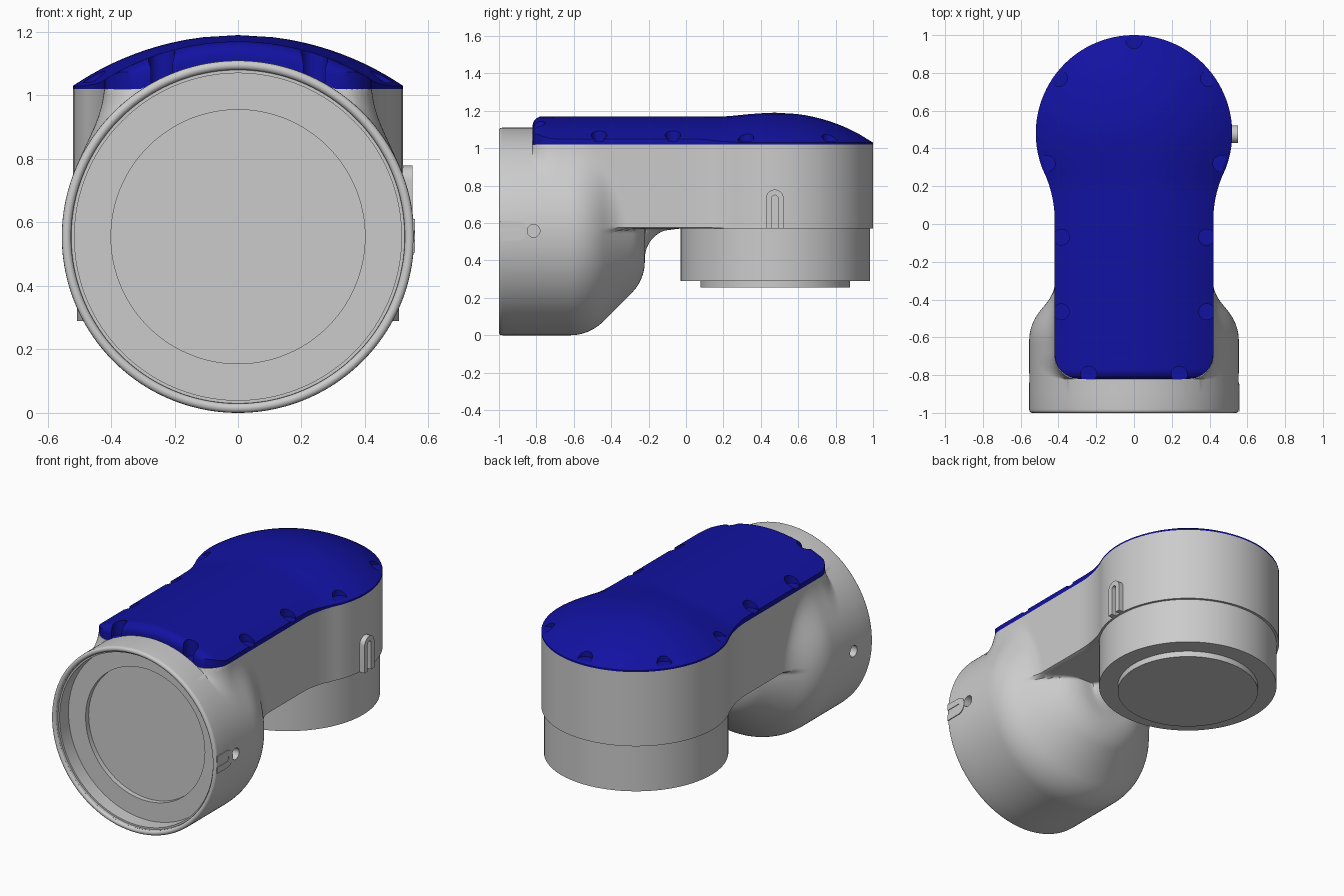
import bpy, bmesh
from math import sin, cos, pi, sqrt, radians
from mathutils import Matrix, Vector

if "Cube" in bpy.data.objects:
    bpy.data.objects.remove(bpy.data.objects["Cube"])

blue = bpy.data.materials.new("cover_blue")
blue.diffuse_color = (0.006, 0.006, 0.36, 1)
blue.use_nodes = True
blue.node_tree.nodes["Principled BSDF"].inputs["Base Color"].default_value = blue.diffuse_color
HEAD_Y, HEAD_R, NECK = 0.48, 0.52, 0.42
FRONT, CORNER, FIL, SPLIT = -0.82, 0.13, 0.6, 0.2


def finish(name, bm, mat=None):
    bmesh.ops.remove_doubles(bm, verts=bm.verts, dist=0.0003)
    bmesh.ops.recalc_face_normals(bm, faces=bm.faces)
    me = bpy.data.meshes.new(name)
    bm.to_mesh(me)
    bm.free()
    ob = bpy.data.objects.new(name, me)
    bpy.context.collection.objects.link(ob)
    if mat:
        me.materials.append(mat)
    return ob


def activate(ob):
    bpy.ops.object.select_all(action='DESELECT')
    ob.select_set(True)
    bpy.context.view_layer.objects.active = ob


def smooth(ob):
    activate(ob)
    bpy.ops.object.shade_smooth_by_angle(angle=radians(32))


def cut(ob, cutter):
    cutter.hide_render = True
    mod = ob.modifiers.new("cut", 'BOOLEAN')
    mod.operation, mod.object, mod.solver = 'DIFFERENCE', cutter, 'EXACT'
    activate(ob)
    bpy.ops.object.modifier_apply(modifier=mod.name)
    bpy.data.objects.remove(cutter)


def loft(rings, bm=None):
    bm = bm or bmesh.new()
    rows = [[bm.verts.new(p) for p in r] for r in rings]
    n = len(rows[0])
    for a, b in zip(rows, rows[1:]):
        for i in range(n):
            bm.faces.new((a[i], a[(i + 1) % n], b[(i + 1) % n], b[i]))
    bm.faces.new(rows[0])
    bm.faces.new(rows[-1])
    return bm


def cylinder(bm, loc, r, h, axis='Z', seg=32):
    rot = Matrix.Rotation(pi / 2, 4, 'Y') if axis == 'X' else Matrix()
    bmesh.ops.create_cone(bm, cap_ends=True, segments=seg, radius1=r, radius2=r, depth=h,
                          matrix=Matrix.Translation(loc) @ rot)


def smax(a, b, k):
    return max(a, b) + max(k - abs(a - b), 0) ** 2 / (4 * k)


def lin(a, b, n):
    return [a + (b - a) * i / n for i in range(n)]


def half_width(y):
    if y < FRONT + CORNER:
        return NECK - CORNER + sqrt(max(CORNER ** 2 - (FRONT + CORNER - y) ** 2, 0))
    return NECK if y < 0.02 else NECK + FIL - sqrt(FIL ** 2 - (y - 0.02) ** 2)


# Plan outline: round head, waist fillet, straight neck, rounded front
half = [(HEAD_R * sin(a), HEAD_Y + HEAD_R * cos(a)) for a in lin(0, radians(114.4), 40)]
half += [(half_width(y), y) for y in lin(0.265, 0.02, 10) + lin(0.02, FRONT + CORNER, 24)]
half += [(NECK - CORNER + CORNER * cos(a), FRONT + CORNER - CORNER * sin(a)) for a in lin(0, pi / 2, 10)]
half += [(x, FRONT) for x in lin(NECK - CORNER, 0, 10)] + [(0, FRONT)]


def mirrored(pts):
    return pts + [(-x, y) for x, y in reversed(pts) if x > 1e-6]


outline = mirrored(half)

# Front socket blending into the neck: rings of (y, bottom z)
path = [(-0.86, 0.155), (-0.89, 0.155), (-0.89, 0.04), (-0.975, 0.04), (-0.975, 0.03), (-0.99, 0.03)]
path += [(-0.985 - 0.015 * sin(a), 0.015 + 0.015 * cos(a)) for a in lin(0.3, pi, 8)]
path += [(y, 0) for y in [-0.98, -0.9, FRONT - 0.001, FRONT, -0.815, -0.807, -0.795, -0.78] + lin(-0.76, -0.62, 8)]
path += [(-0.62 + 0.25 * sin(a), 0.25 - 0.25 * cos(a)) for a in lin(0, pi / 4, 10)]
path += [(-0.443 + t, 0.073 + t) for t in lin(0, 0.153, 9)]
path += [(-0.46 + 0.24 * cos(a), 0.396 - 0.24 * sin(a)) for a in lin(pi / 4, 0, 10)]
path += [(-0.22 + 0.16 * (1 - cos(a)), 0.41 + 0.16 * sin(a)) for a in lin(0, pi / 2, 14)]
path += [(-0.05, 0.58), (-0.03, 0.595), (0, 0.61)] + [(y, 0.62) for y in lin(0.02, SPLIT, 8)] + [(SPLIT, 0.62)]
MID, N = 0.65, 256


def section(y, zb):
    r = max(0.555 - zb, 0.12)
    e = MID - (zb + r)
    k = max(0.02, 0.1 * (1 - zb / 0.6))
    boxed = y >= FRONT
    w = half_width(y)
    ring = []
    for i in range(N):
        c, s = cos(2 * pi * i / N), sin(2 * pi * i / N)
        d = -e * s + sqrt(max(r * r - (e * c) ** 2, 0))
        if boxed:
            side = w / max(abs(c), 1e-6)
            cap = (0.45 if s > 0 else 0.08) / max(abs(s), 1e-6)
            d = smax(d, min(side, cap), k)
        z = MID + d * s
        ring.append((d * c, y, min(z, 1.02) if boxed else z))
    return ring


body = finish("socket_and_neck", loft([section(*p) for p in path]))

# Clamp slit on the right, pin holes on both sides
bm = bmesh.new()
for s in (-1, 1):
    cylinder(bm, (s * 0.56, -0.815, 0.558), 0.034, 0.1, 'X')
bmesh.ops.create_cube(bm, size=1, matrix=Matrix.Translation((0.55, -0.97, 0.558)) @ Matrix.Diagonal((0.1, 0.16, 0.028, 1)))
cylinder(bm, (0.55, -0.89, 0.558), 0.0138, 0.1, 'X')
cut(body, finish("socket_cutter", bm))
smooth(body)

# Round head shell
hp = mirrored([p for p in half if p[1] > SPLIT] + [(half_width(SPLIT), SPLIT)])
smooth(finish("head_shell", loft([[(x, y, z) for x, y in hp] for z in (0.57, 1.02)])))

# Lower collar and output disc
for name, r, z0, z1 in (("lower_collar", 0.507, 0.29, 0.58), ("output_disc", 0.4, 0.255, 0.30)):
    bm = bmesh.new()
    cylinder(bm, (0, 0.478, (z0 + z1) / 2), r, z1 - z0, seg=128)
    smooth(finish(name, bm))


# Raised guides: arch over the head, loop around the socket slit
def arch(name, r_out, r_in, length, thick, place):
    pts = [(r_out * cos(a), length + r_out * sin(a)) for a in lin(0, pi, 16)] + [(-r_out, length), (-r_out, 0), (-r_in, 0)]
    pts += [(r_in * cos(a), length + r_in * sin(a)) for a in lin(pi, 0, 16)] + [(r_in, length), (r_in, 0), (r_out, 0)]
    smooth(finish(name, loft([[place(u, v, t) for u, v in pts] for t in (0, thick)])))


arch("head_latch_guide", 0.047, 0.017, 0.162, 0.05, lambda u, v, t: (0.5 + t, 0.475 + u, 0.57 + v))
arch("socket_slit_guide", 0.052, 0.0145, 0.095, 0.018, lambda u, v, t: (0.54 + t, -0.993 + v, 0.558 + u))


# Domed blue cover
def cover_z(x, y):
    r2 = x * x + (y - HEAD_Y) ** 2
    dome = 0.265 + sqrt(max(0.925 ** 2 - r2, 0))
    vault = 0.375 + sqrt(0.795 ** 2 - x * x) - 0.8 * max(y - 0.3, 0) ** 2
    d = min(y - FRONT, 0.05)
    return max(smax(dome, vault, 0.03) - 0.05 + sqrt(max(0.0025 - (0.05 - d) ** 2, 0)), 1.025)


rings = [[(x, y, 1.02) for x, y in outline]]
for i in range(19):
    t = 1 - (i / 18) ** 2
    row = []
    for x, y in outline:
        sy = min(max(y, FRONT + CORNER), HEAD_Y)
        px, py = x * t, sy + (y - sy) * t
        row.append((px, py, cover_z(px, py)))
    rings.append(row)
bm = loft(rings[:-1])
bm.faces.ensure_lookup_table()
inner = bm.faces[-1]
bmesh.ops.delete(bm, geom=[inner], context='FACES_ONLY')
# close along the spine by collapsing the last ring
rim = [v for v in bm.verts][-len(outline):]
for v, p in zip(rim, rings[-1]):
    v.co = Vector(p)
cover = finish("top_cover", bm, blue)

# Screw pockets along the cover edge
bm = bmesh.new()
for x, y in ((0.385, -0.07), (0.385, -0.465), (0.24, -0.795), (0.395, 0.77), (0.46, 0.32)):
    for s in (-1, 1):
        cylinder(bm, (s * x, y, 1.19), 0.042, 0.3)
cylinder(bm, (0, 0.97, 1.19), 0.042, 0.3)
cut(cover, finish("pocket_cutter", bm))
smooth(cover)
